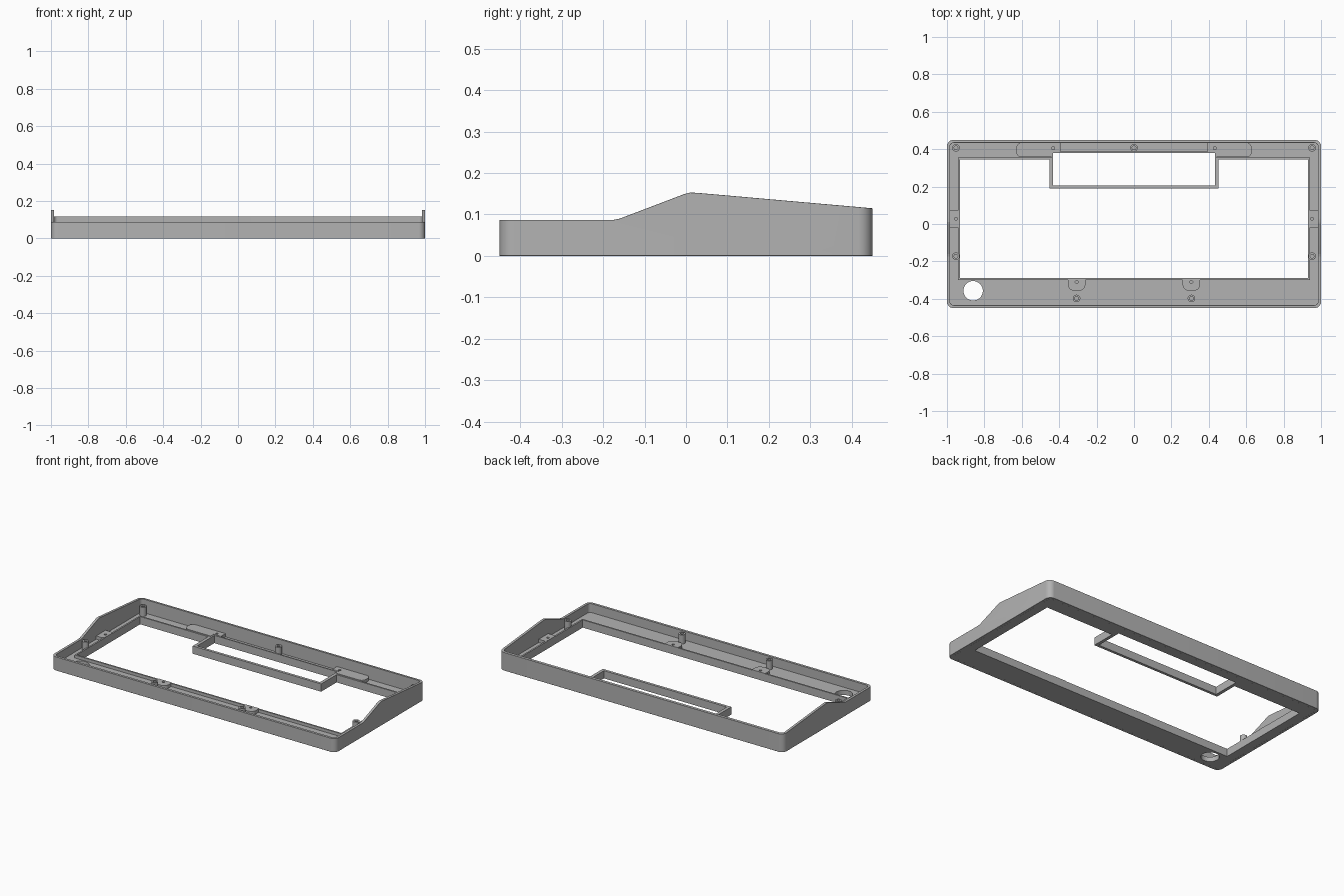
import bpy
import bmesh
from math import sin, cos, pi, radians

cube = bpy.data.objects.get("Cube")
if cube:
    bpy.data.objects.remove(cube, do_unlink=True)

grey = bpy.data.materials.new("matte grey")
grey.use_nodes = True
grey.diffuse_color = (0.45, 0.45, 0.45, 1)
grey.node_tree.nodes["Principled BSDF"].inputs["Base Color"].default_value = (0.45, 0.45, 0.45, 1)


def arc(x, y, r, start, end, steps=8):
    """Points along an arc, angles in degrees."""
    angles = [radians(start + (end - start) * i / steps) for i in range(steps + 1)]
    return [(x + r * cos(a), y + r * sin(a)) for a in angles]


def circle(x, y, r, steps=32):
    return arc(x, y, r, 0, 360, steps)[:-1]


def rounded(x0, y0, x1, y1, r):
    """Rounded rectangle outline."""
    return (arc(x1 - r, y1 - r, r, 0, 90) + arc(x0 + r, y1 - r, r, 90, 180)
            + arc(x0 + r, y0 + r, r, 180, 270) + arc(x1 - r, y0 + r, r, 270, 360))


def rect(x0, y0, x1, y1):
    return [(x0, y0), (x1, y0), (x1, y1), (x0, y1)]


def activate(ob):
    bpy.ops.object.select_all(action='DESELECT')
    ob.select_set(True)
    bpy.context.view_layer.objects.active = ob


def smooth(ob):
    activate(ob)
    bpy.ops.object.shade_smooth_by_angle(angle=radians(30))


def plate(name, loops, z0, z1):
    """Flat outline with holes, extruded from z0 to z1."""
    curve = bpy.data.curves.new(name, 'CURVE')
    curve.dimensions = '2D'
    curve.fill_mode = 'BOTH'
    curve.extrude = (z1 - z0) / 2
    for loop in loops:
        spline = curve.splines.new('POLY')
        spline.points.add(len(loop) - 1)
        for point, (x, y) in zip(spline.points, loop):
            point.co = (x, y, 0, 1)
        spline.use_cyclic_u = True
    ob = bpy.data.objects.new(name, curve)
    bpy.context.collection.objects.link(ob)
    activate(ob)
    bpy.ops.object.convert(target='MESH')
    ob = bpy.context.view_layer.objects.active
    bm = bmesh.new()
    bm.from_mesh(ob.data)
    bmesh.ops.translate(bm, verts=bm.verts, vec=(0, 0, (z0 + z1) / 2))
    bmesh.ops.remove_doubles(bm, verts=bm.verts, dist=0.0001)
    bmesh.ops.recalc_face_normals(bm, faces=bm.faces)
    bm.to_mesh(ob.data)
    bm.free()
    ob.data.materials.clear()
    ob.data.materials.append(grey)
    smooth(ob)
    return ob


FLOOR, LIP, TAB, POST = 0.03, 0.049, 0.051, 0.087
outer = rounded(-1, -0.45, 1, 0.45, 0.035)
inner = rounded(-0.984, -0.434, 0.984, 0.434, 0.02)

# Side wall, trimmed to the stepped side profile
wall = plate("outer_wall", [outer, inner], 0, 0.2)
profile = [(-0.6, -0.1), (0.6, -0.1), (0.6, 0.102), (0.45, 0.115), (0.03, 0.152),
           (0.01, 0.153), (-0.005, 0.149), (-0.16, 0.09), (-0.175, 0.087), (-0.6, 0.087)]
bm = bmesh.new()
face = bm.faces.new([bm.verts.new((-1.2, y, z)) for y, z in profile])
side = bmesh.ops.extrude_face_region(bm, geom=[face])
bmesh.ops.translate(bm, vec=(2.4, 0, 0),
                    verts=[v for v in side["geom"] if isinstance(v, bmesh.types.BMVert)])
bmesh.ops.recalc_face_normals(bm, faces=bm.faces)
mesh = bpy.data.meshes.new("profile_cutter")
bm.to_mesh(mesh)
bm.free()
mesh.materials.append(grey)
cutter = bpy.data.objects.new("profile_cutter", mesh)
cutter.hide_render = True
bpy.context.collection.objects.link(cutter)
trim = wall.modifiers.new("trim", 'BOOLEAN')
trim.operation = 'INTERSECT'
trim.solver = 'EXACT'
trim.object = cutter
activate(wall)
bpy.ops.object.modifier_apply(modifier="trim")
bpy.data.objects.remove(cutter, do_unlink=True)
edge = wall.modifiers.new("edge", 'BEVEL')
edge.width = 0.003
edge.segments = 1
edge.limit_method = 'ANGLE'
edge.angle_limit = radians(40)
bpy.ops.object.modifier_apply(modifier="edge")
smooth(wall)

# Floor with the main opening, the window behind it and the round hole
opening = [(-0.93, -0.29), (0.93, -0.29), (0.93, 0.345), (0.452, 0.345),
           (0.452, 0.19), (-0.452, 0.19), (-0.452, 0.345), (-0.93, 0.345)]
window = rect(-0.432, 0.207, 0.432, 0.38)
plate("floor", [inner, opening, window, circle(-0.86, -0.357, 0.052)], 0, FLOOR)

# Raised lip around the openings, which also tops the window frame
lip = [(-0.94, -0.3), (0.94, -0.3), (0.94, 0.355), (0.442, 0.355),
       (0.442, 0.388), (-0.442, 0.388), (-0.442, 0.355), (-0.94, 0.355)]
plate("opening_lip", [lip, opening, window], FLOOR, LIP)

# Screw posts
posts = [("rear_centre_post", 0, 0.407)]
for label, s in (("right", -1), ("left", 1)):
    posts += [(label + "_rear_post", s * 0.952, 0.407),
              (label + "_side_post", s * 0.952, -0.172),
              (label + "_front_post", s * 0.307, -0.398)]
for name, x, y in posts:
    plate(name, [circle(x, y, 0.02), circle(x, y, 0.01)], FLOOR, POST)

# Mounting tabs with screw holes, mirrored left and right
for label, s in (("right", -1), ("left", 1)):
    front = ([(-0.047, -0.29)] + arc(-0.012, -0.322, 0.035, 180, 270)
             + arc(0.012, -0.322, 0.035, 270, 360) + [(0.047, -0.29)])
    plate(label + "_front_tab", [[(s * 0.307 + x, y) for x, y in front],
                                 circle(s * 0.307, -0.31, 0.008, 16)], FLOOR, TAB)
    end = [(0.985, -0.02)] + arc(0.95, 0, 0.02, 270, 180) + arc(0.95, 0.055, 0.02, 180, 90) + [(0.985, 0.075)]
    plate(label + "_side_tab", [[(s * x, y) for x, y in end],
                                circle(s * 0.952, 0.028, 0.008, 16)], FLOOR, TAB)
    pad = ([(0.392, 0.434), (0.392, 0.388), (0.442, 0.388), (0.442, 0.357)]
           + arc(0.6, 0.387, 0.03, 270, 360) + arc(0.6, 0.404, 0.03, 0, 90))
    plate(label + "_rear_pad", [[(s * x, y) for x, y in pad],
                                circle(s * 0.432, 0.405, 0.008, 16)], FLOOR, TAB)
